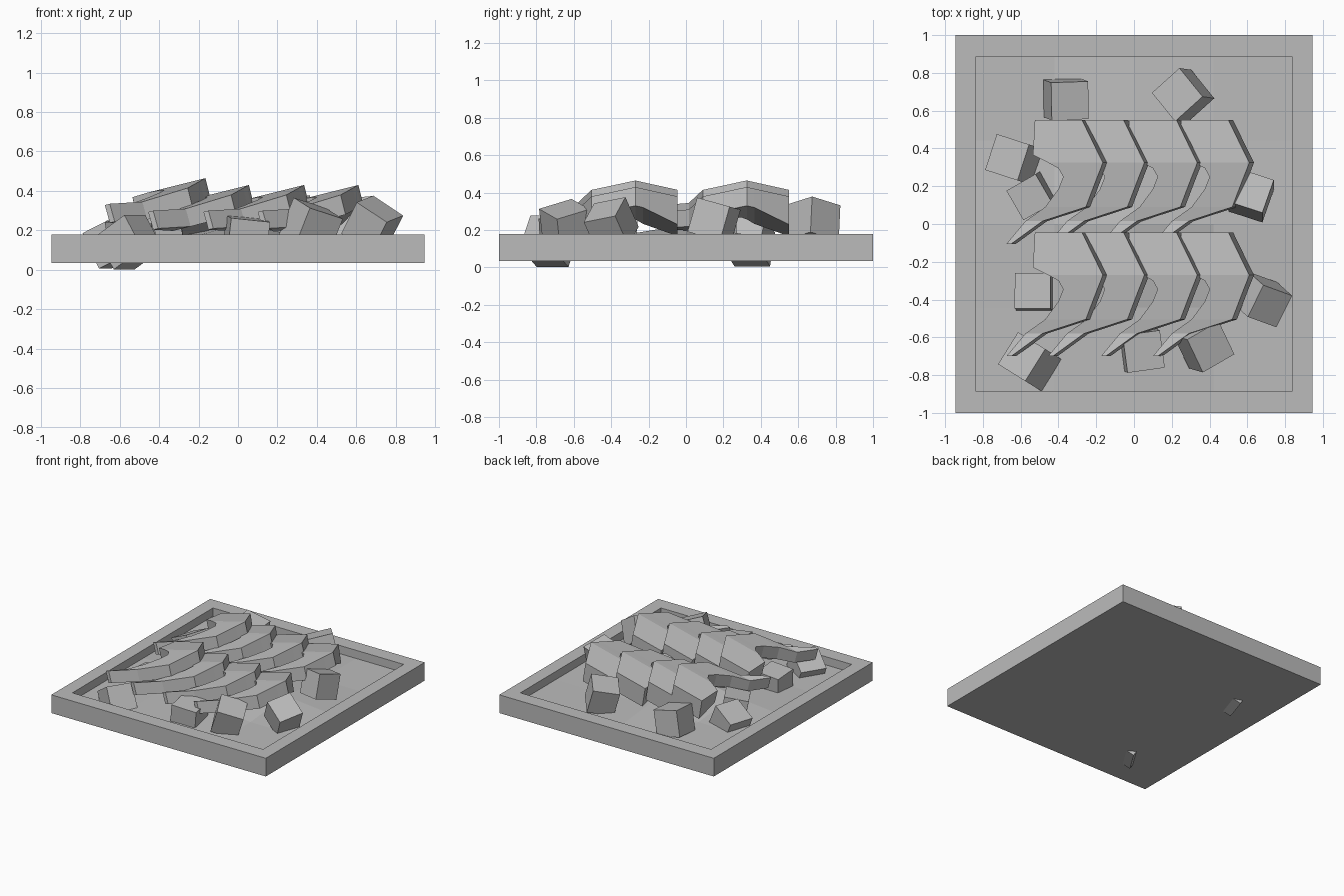
import bpy, bmesh
from math import radians
from mathutils import Matrix, Vector, Euler

cube = bpy.data.objects.get("Cube")
if cube:
    bpy.data.objects.remove(cube, do_unlink=True)

stone = bpy.data.materials.new("stone_grey")
stone.use_nodes = True
stone.diffuse_color = (0.5, 0.5, 0.5, 1)
stone.node_tree.nodes["Principled BSDF"].inputs["Base Color"].default_value = (0.5, 0.5, 0.5, 1)


def finish(name, bm):
    bmesh.ops.recalc_face_normals(bm, faces=bm.faces)
    mesh = bpy.data.meshes.new(name)
    bm.to_mesh(mesh)
    bm.free()
    mesh.materials.append(stone)
    ob = bpy.data.objects.new(name, mesh)
    bpy.context.collection.objects.link(ob)
    return ob


# Tray: box with an inset, sunken floor
HX, HY, IX, IY = 0.945, 1.0, 0.84, 0.885
BASE, RIM, FLOOR = 0.035, 0.18, 0.115
bm = bmesh.new()


def ring(x, y, z):
    return [bm.verts.new((sx * x, sy * y, z)) for sx, sy in ((-1, -1), (1, -1), (1, 1), (-1, 1))]


rings = [ring(HX, HY, BASE), ring(HX, HY, RIM), ring(IX, IY, RIM), ring(IX, IY, FLOOR)]
bm.faces.new(rings[0])
for a, b in zip(rings, rings[1:]):
    for i in range(4):
        j = (i + 1) % 4
        bm.faces.new((a[i], a[j], b[j], b[i]))

# Floor grid, gently raised towards the middle
def rise(i, j):
    d = abs(i - 2) + abs(j - 2)
    return {0: 0.115, 1: 0.04}.get(d, 0)


grid = [[bm.verts.new((IX * (i - 2) / 2, IY * (j - 2) / 2, FLOOR + rise(i, j)))
         for j in range(5)] for i in range(5)]
for i in range(4):
    for j in range(4):
        bm.faces.new((grid[i][j], grid[i + 1][j], grid[i + 1][j + 1], grid[i][j + 1]))
bmesh.ops.remove_doubles(bm, verts=bm.verts, dist=0.0001)
finish("tray", bm)

# Roof tile stations across the width: y, start x, end x, end height, thickness
STATIONS = [
    (0.225, -0.36, -0.11, 0.38, 0.15),
    (0.04, -0.37, -0.02, 0.421, 0.10),
    (0.0, -0.29, 0.0, 0.43, 0.10),
    (-0.03, -0.235, -0.011, 0.424, 0.10),
    (-0.075, -0.21, -0.029, 0.414, 0.10),
    (-0.14, -0.235, -0.054, 0.40, 0.10),
    (-0.235, -0.305, -0.09, 0.38, 0.10),
    (-0.31, -0.41, -0.32, 0.31, 0.09),
    (-0.43, -0.51, -0.485, 0.30, 0.09),
]
SLOPE, LEAN = 0.25, 0.25


def roof_tile(name, x, y, z):
    bm = bmesh.new()
    loops = []
    for sy, xs, xe, top, thick in STATIONS:
        low = top - SLOPE * (xe - xs)
        lean = LEAN * 0.1
        pts = ((xs, low), (xe, top), (xe + lean, top - thick), (xs + lean, low - thick))
        loops.append([bm.verts.new((x + px, y + sy, z + pz)) for px, pz in pts])
    for a, b in zip(loops, loops[1:]):
        for i in range(4):
            j = (i + 1) % 4
            bm.faces.new((a[i], a[j], b[j], b[i]))
    bm.faces.new(loops[0])
    bm.faces.new(loops[-1])
    finish(name, bm)


for row, ridge in (("back", 0.325), ("front", -0.27)):
    for n, (x, lift) in enumerate(((-0.165, 0.035), (0.055, 0), (0.335, 0), (0.61, 0))):
        roof_tile(f"{row}_roof_tile_{n + 1}", x, ridge, lift)

# Loose blocks around the tiles: centre, tilt in degrees, size
BLOCKS = [
    ((-0.36, 0.66, 0.20), (5, 12, 2), 0.20),
    ((0.26, 0.68, 0.24), (-14, -12, 42), 0.20),
    ((0.62, 0.15, 0.25), (-15, -5, -18), 0.19),
    ((0.68, -0.40, 0.23), (12, 32, -20), 0.19),
    ((0.37, -0.64, 0.22), (16, 16, 30), 0.20),
    ((0.04, -0.67, 0.16), (4, 6, 8), 0.20),
    ((-0.55, -0.73, 0.14), (0, -32, -32), 0.20),
    ((-0.53, -0.36, 0.16), (-4, -4, 0), 0.19),
    ((-0.63, 0.34, 0.14), (0, -26, -18), 0.20),
    ((-0.54, 0.15, 0.17), (0, -10, 30), 0.18),
]
for n, (pos, tilt, size) in enumerate(BLOCKS):
    bm = bmesh.new()
    turn = Euler([radians(a) for a in tilt]).to_matrix().to_4x4()
    bmesh.ops.create_cube(bm, size=size, matrix=Matrix.Translation(Vector(pos)) @ turn)
    finish(f"loose_block_{n + 1}", bm)
